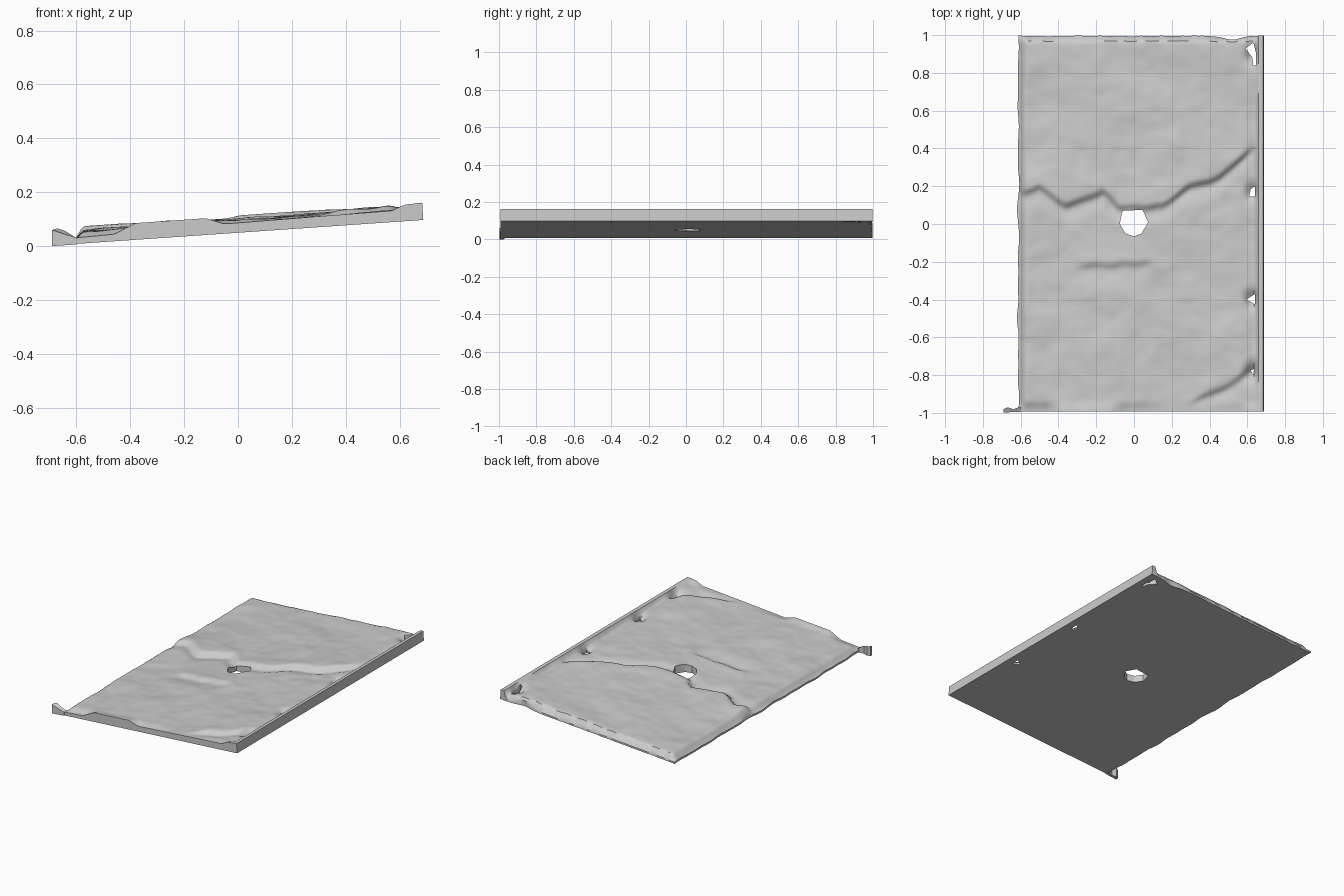
import bpy, bmesh, math
from mathutils import Vector, noise

if "Cube" in bpy.data.objects:
    bpy.data.objects.remove(bpy.data.objects["Cube"])


def lerp_path(pts, x):
    """Piecewise-linear profile lookup."""
    if x <= pts[0][0]:
        return pts[0][1]
    for (x0, y0), (x1, y1) in zip(pts, pts[1:]):
        if x <= x1:
            return y0 + (y1 - y0) * (x - x0) / (x1 - x0)
    return pts[-1][1]


def smooth(a, b, v):
    t = min(1, max(0, (v - a) / (b - a)))
    return t * t * (3 - 2 * t)


def n(x, y, s, seed=0.0):
    return noise.noise(Vector((x * s, y * s, seed)))


def floor_z(x):
    return 0.002 + 0.069 * (x + 0.69)


FRONT = [(-0.62, 0.022), (-0.46, 0.026), (-0.38, 0.062), (-0.12, 0.062),
         (-0.05, 0.036), (0.3, 0.04), (0.57, 0.042), (0.62, 0.062)]
# crease paths: points, drop height, x range
LEDGES = [
    ([(-0.6, 0.17), (-0.5, 0.19), (-0.36, 0.1), (-0.16, 0.17), (-0.08, 0.09),
      (0.15, 0.1), (0.3, 0.2), (0.45, 0.25), (0.65, 0.42)], 0.02, -0.7, 0.62),
    ([(-0.3, -0.21), (-0.1, -0.22), (0.1, -0.2)], 0.012, -0.28, 0.08),
    ([(0.3, -0.95), (0.5, -0.85), (0.62, -0.77)], 0.015, 0.32, 0.62),
]
# through holes: outlines seen from the top
HOLES = [
    [(-0.06, 0.07), (0.045, 0.075), (0.075, 0.01), (0.04, -0.05), (0, -0.066),
     (-0.045, -0.05), (-0.075, 0.0), (-0.07, 0.03)],
    [(0.59, 0.93), (0.632, 0.96), (0.647, 0.9), (0.647, 0.84), (0.63, 0.84), (0.628, 0.88)],
    [(0.61, 0.147), (0.618, 0.185), (0.641, 0.2), (0.641, 0.145)],
    [(0.595, -0.4), (0.641, -0.37), (0.641, -0.425)],
    [(0.618, -0.775), (0.636, -0.768), (0.63, -0.8)],
]


def thickness(x, y):
    t = 0.047 + 0.013 * n(x, y, 2.5) + 0.007 * n(x, y, 7, 3.1) + 0.003 * n(x, y, 16, 5.7)
    # ledges: steep on the front side, fading out behind
    for path, h, x0, x1 in LEDGES:
        d = y - lerp_path(path, x) - 0.015 * n(x, y, 9, 8.0)
        fade = smooth(x0 - 0.05, x0 + 0.05, x) * (1 - smooth(x1 - 0.05, x1 + 0.05, x))
        t += h * fade * (smooth(-0.025, 0.02, d) * math.exp(-max(d, 0) / 0.15)
                         - 0.7 * math.exp(-(d + 0.03) ** 2 / 0.002))
    # hollows around the small holes
    for hole in HOLES[1:]:
        cx = sum(p[0] for p in hole) / len(hole)
        cy = sum(p[1] for p in hole) / len(hole)
        t -= 0.04 * math.exp(-((x - cx) ** 2 / 0.0012 + (y - cy) ** 2 / 0.002))
    t = min(t, 0.064)
    # thin broken left and back edges
    edge = smooth(0, 0.045, x + 0.615) * smooth(0, 0.035, 0.998 - y)
    t = 0.012 + (t - 0.012) * edge
    # front edge profile
    f = smooth(0.0, 0.06, y + 0.99)
    t = lerp_path(FRONT, x) * (1 - f) + t * f
    # straight raised rim on the right
    r = smooth(0.642, 0.66, x)
    t = t * (1 - r) + 0.064 * r
    return max(t, 0.006)


# rough tilted slab
NX, NY = 100, 150
bm = bmesh.new()
bmesh.ops.create_grid(bm, x_segments=NX, y_segments=NY, size=1)
for v in bm.verts:
    u, w = (v.co.x + 1) / 2, v.co.y
    left = -0.613 + 0.012 * n(0, w, 7, 2.0)
    back = 0.997 - 0.006 * abs(n(u, 0, 12, 4.0)) - 0.02 * math.exp(-((u - 0.87) / 0.05) ** 2)
    x = left + (0.688 - left) * u
    y = -0.992 + (back + 0.992) * (w + 1) / 2
    v.co = (x, y, floor_z(x))
base = list(bm.faces)
top = [e for e in bmesh.ops.extrude_face_region(bm, geom=base)["geom"]
       if isinstance(e, bmesh.types.BMVert)]
for v in top:
    x, y = v.co.x, v.co.y
    v.co.z += thickness(x, y)
    v.co.x -= 0.004 * smooth(0.64, 0.688, x)
bmesh.ops.recalc_face_normals(bm, faces=bm.faces)
mesh = bpy.data.meshes.new("slab")
bm.to_mesh(mesh)
bm.free()
slab = bpy.data.objects.new("slab", mesh)
bpy.context.collection.objects.link(slab)
bpy.context.view_layer.objects.active = slab
slab.select_set(True)


def prism(name, pts, z0, z1):
    b = bmesh.new()
    f = b.faces.new([b.verts.new((x, y, z0)) for x, y in pts])
    up = bmesh.ops.extrude_face_region(b, geom=[f])["geom"]
    bmesh.ops.translate(b, vec=(0, 0, z1 - z0),
                        verts=[g for g in up if isinstance(g, bmesh.types.BMVert)])
    bmesh.ops.recalc_face_normals(b, faces=b.faces)
    m = bpy.data.meshes.new(name)
    b.to_mesh(m)
    b.free()
    o = bpy.data.objects.new(name, m)
    bpy.context.collection.objects.link(o)
    return o


# cut the holes
for pts in HOLES:
    cutter = prism("hole_cutter", pts, -0.2, 0.4)
    cutter.hide_render = True
    mod = slab.modifiers.new("hole", 'BOOLEAN')
    mod.operation, mod.solver, mod.object = 'DIFFERENCE', 'EXACT', cutter
    bpy.ops.object.modifier_apply(modifier=mod.name)
    bpy.data.objects.remove(cutter)
bpy.ops.object.shade_smooth_by_angle(angle=math.radians(40))

# small leftover nub at the front left corner
nub = prism("corner_nub", [(-0.69, -0.998), (-0.60, -0.994), (-0.60, -0.968),
                           (-0.64, -0.98), (-0.67, -0.97), (-0.69, -0.98)], 0.0, 0.06)
for v in nub.data.vertices:
    if v.co.z > 0.03:
        v.co.z = lerp_path([(-0.69, 0.06), (-0.66, 0.068), (-0.60, 0.03)], v.co.x)
    else:
        v.co.z = floor_z(v.co.x) - 0.002
